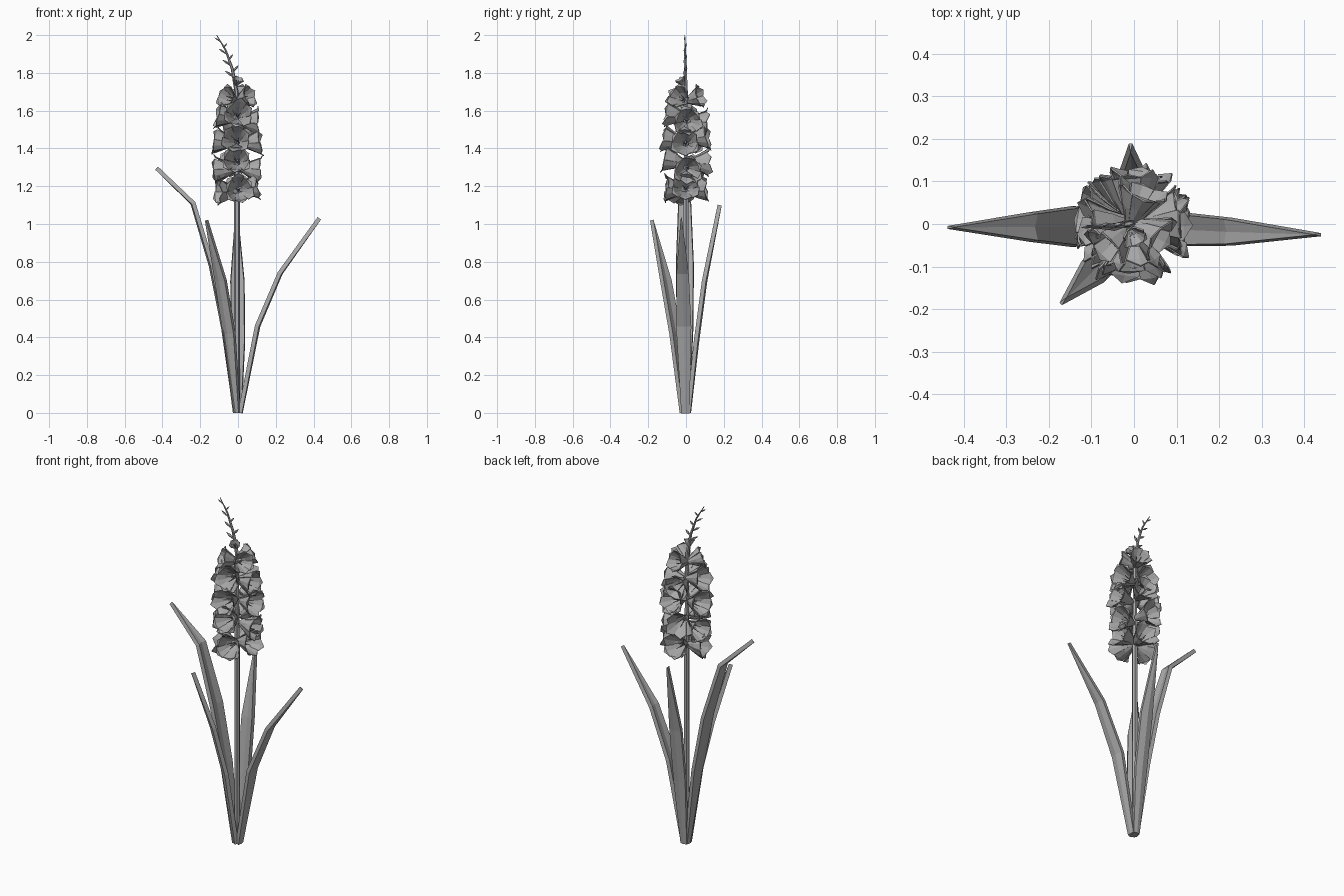
import bpy, math, random
from mathutils import Vector, Matrix

random.seed(11)
if "Cube" in bpy.data.objects:
    bpy.data.objects.remove(bpy.data.objects["Cube"])

grey = bpy.data.materials.new("plain grey")
grey.use_nodes = True
grey.diffuse_color = (0.4, 0.4, 0.4, 1)
grey.node_tree.nodes["Principled BSDF"].inputs["Base Color"].default_value = (0.4, 0.4, 0.4, 1)


def make(name, verts, faces, thickness=0):
    mesh = bpy.data.meshes.new(name)
    mesh.from_pydata(verts, [], faces)
    mesh.materials.append(grey)
    obj = bpy.data.objects.new(name, mesh)
    bpy.context.collection.objects.link(obj)
    if thickness:
        mod = obj.modifiers.new("Thickness", "SOLIDIFY")
        mod.thickness = thickness
        mod.offset = 0
    return obj


def tube(name, path, radii, sides=6):
    """Tapered tube through the path points, capped at both ends."""
    path = [Vector(p) for p in path]
    verts, faces = [], []
    for i, (p, r) in enumerate(zip(path, radii)):
        along = path[min(i + 1, len(path) - 1)] - path[max(i - 1, 0)]
        turn = Vector((0, 0, 1)).rotation_difference(along.normalized())
        for s in range(sides):
            a = math.tau * s / sides
            verts.append(p + turn @ Vector((r * math.cos(a), r * math.sin(a), 0)))
    for i in range(len(path) - 1):
        for s in range(sides):
            a, b = i * sides + s, i * sides + (s + 1) % sides
            faces.append((a, b, b + sides, a + sides))
    faces.append(tuple(reversed(range(sides))))
    faces.append(tuple(range(len(verts) - sides, len(verts))))
    return make(name, verts, faces)


def leaf(name, path, widths, side):
    """Folded blade: three points across at each path point."""
    side = Vector(side).normalized()
    path = [Vector(p) for p in path]
    out = Vector((path[-1].x, path[-1].y, 0)).normalized()
    verts, faces = [], []
    for p, w in zip(path, widths):
        verts += [p - side * w, p + out * w * 0.2, p + side * w]
    for i in range(len(path) - 1):
        for k in range(2):
            a = i * 3 + k
            faces.append((a, a + 1, a + 4, a + 3))
    make(name, verts, faces, 0.022)


# Stem with its bent tip
tube("stem", [(-0.005, 0, 0), (-0.005, 0, 1.1), (-0.008, 0, 1.7), (-0.03, -0.003, 1.82),
              (-0.065, -0.005, 1.92), (-0.113, -0.006, 2.0)],
     [0.016, 0.015, 0.011, 0.008, 0.005, 0.002])

# Leaves
leaf("right_leaf", [(-0.01, -0.003, 0), (-0.07, -0.005, 0.45), (-0.135, -0.006, 0.78),
                    (-0.235, -0.007, 1.11), (-0.43, -0.008, 1.295)],
     [0.02, 0.042, 0.046, 0.033, 0.002], (0, 1, 0))
leaf("left_leaf", [(0.01, -0.003, 0), (0.10, -0.012, 0.46), (0.22, -0.018, 0.74),
                   (0.43, -0.025, 1.03)],
     [0.02, 0.038, 0.031, 0.002], (0, 1, 0))
leaf("front_leaf", [(-0.005, -0.012, 0), (-0.045, -0.055, 0.42), (-0.09, -0.105, 0.70),
                    (-0.165, -0.18, 1.02)],
     [0.018, 0.036, 0.034, 0.002], (0.74, -0.67, 0))
leaf("back_leaf", [(0, 0.012, 0), (0, 0.052, 0.38), (-0.003, 0.095, 0.70),
                   (-0.008, 0.178, 1.10)],
     [0.018, 0.036, 0.036, 0.002], (1, 0, 0))


def flower(name, centre, heading, tilt, size):
    """Wide funnel of six overlapping pointed petals around a few stamens."""
    place = (Matrix.Translation(centre) @ Matrix.Rotation(heading, 4, "Z")
             @ Matrix.Rotation(math.pi / 2 - tilt, 4, "Y") @ Matrix.Scale(size, 4))
    verts, faces = [], []
    spin = random.uniform(-0.2, 0.2)
    for k in range(6):
        flare = 1.05 if k % 2 else 0.93
        turn = Matrix.Rotation(spin + k * math.tau / 6, 4, "Z")
        n = len(verts)
        # Rows across the petal: radius, depth, half width
        rows = [(0.012, 0.005, 0.007), (0.038, 0.055, 0.022), (0.06, 0.1, 0.034)]
        for r, d, w in rows:
            r *= flare
            d += random.uniform(-0.006, 0.006)
            for s in (-1, 0, 1):
                verts.append(turn @ Vector((r + (0.005 if s == 0 else 0), s * w, d)))
        verts.append(turn @ Vector((0.08 * flare, random.uniform(-0.008, 0.008),
                                    0.11 + random.uniform(-0.012, 0.01))))
        for i in (0, 3):
            for j in (0, 1):
                a = n + i + j
                faces.append((a, a + 1, a + 4, a + 3))
        faces += [(n + 6, n + 7, n + 9), (n + 7, n + 8, n + 9)]
    # Stamens
    for k in range(3):
        turn = Matrix.Rotation(k * math.tau / 3, 4, "Z")
        n = len(verts)
        verts += [turn @ Vector(p) for p in
                  ((0.002, -0.003, 0.01), (0.002, 0.003, 0.01), (0.018, 0, 0.085))]
        faces.append((n, n + 1, n + 2))
    make(name, [place @ v for v in verts], faces, 0.004)


# Flower spike: rings of four, straight at the front and left, looser elsewhere
reach = [0.003, 0.012, 0.016, 0.003]
for row, z in enumerate((1.18, 1.31, 1.43, 1.555)):
    for k in range(4):
        sway = 0.12 if k in (0, 3) else 0.45
        heading = k * math.pi / 2 + random.uniform(-sway, sway)
        r = reach[row]
        spot = Vector((r * math.cos(heading) - 0.003, r * math.sin(heading),
                       z + random.uniform(-0.02, 0.02)))
        flower(f"flower_{row}_{k}", spot, heading, random.uniform(-0.15, 0.2), 1.0)
for k, heading in enumerate((-0.5, 1.2, 3.9)):
    flower(f"top_flower_{k}", Vector((-0.008, 0, 1.65)), heading, 0.3, 0.82)
flower("small_flower", Vector((-0.01, -0.01, 1.735)), -1.1, 0.9, 0.38)

# Buds along the bent tip
for k in range(7):
    t = k / 6
    base = Vector((-0.018 - 0.075 * t ** 1.2, -0.004, 1.775 + 0.19 * t))
    side = 1 if k % 2 else -1
    length = 0.05 - 0.02 * t
    tip = base + Vector((side * 0.8 - 0.2, 0.15 * side, 0.7)) * length
    tube(f"bud_{k}", [base, base.lerp(tip, 0.6), tip],
         [0.003, 0.008 - 0.004 * t, 0.001], 5)
